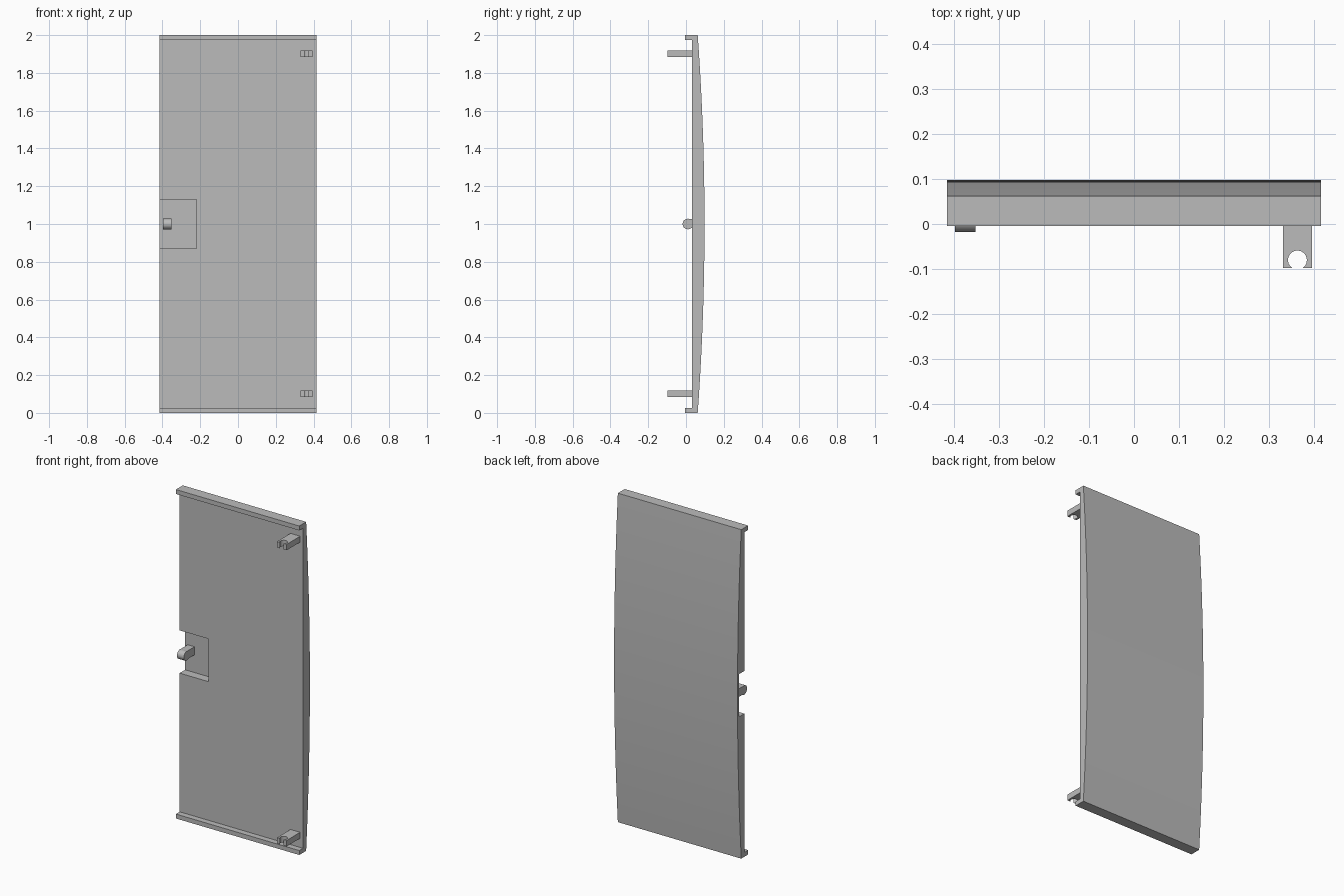
import bpy, bmesh
from math import sin, cos, asin, pi
from mathutils import Vector

if "Cube" in bpy.data.objects:
    bpy.data.objects.remove(bpy.data.objects["Cube"])

grey = bpy.data.materials.new("plain grey")
grey.use_nodes = True
grey.diffuse_color = (0.5, 0.5, 0.5, 1)
grey.node_tree.nodes["Principled BSDF"].inputs["Base Color"].default_value = (0.5, 0.5, 0.5, 1)


def prism(name, outline, start, depth):
    """Extrude a closed 3D outline from an offset along a depth vector."""
    bm = bmesh.new()
    face = bm.faces.new([bm.verts.new(Vector(p) + Vector(start)) for p in outline])
    out = bmesh.ops.extrude_face_region(bm, geom=[face])["geom"]
    bmesh.ops.translate(bm, vec=depth, verts=[v for v in out if isinstance(v, bmesh.types.BMVert)])
    bmesh.ops.recalc_face_normals(bm, faces=bm.faces)
    mesh = bpy.data.meshes.new(name)
    bm.to_mesh(mesh)
    bm.free()
    mesh.materials.append(grey)
    obj = bpy.data.objects.new(name, mesh)
    bpy.context.collection.objects.link(obj)
    return obj


def smooth(obj):
    bpy.ops.object.select_all(action='DESELECT')
    obj.select_set(True)
    bpy.context.view_layer.objects.active = obj
    bpy.ops.object.shade_smooth_by_angle()


HALF_W = 0.415
FRONT, LIP, EDGE, BULGE = 0.032, -0.004, 0.062, 0.036
LIP_H = 0.027

# Door panel: bowed back, flat front, lips along top and bottom
STEPS = 32
profile = [(0, EDGE + BULGE * (1 - (2 * i / STEPS - 1) ** 2), 2 * i / STEPS) for i in range(STEPS + 1)]
profile += [(0, LIP, 2), (0, LIP, 2 - LIP_H), (0, FRONT, 2 - LIP_H),
            (0, FRONT, LIP_H), (0, LIP, LIP_H), (0, LIP, 0)]
panel = prism("door_panel", profile, (-HALF_W, 0, 0), (2 * HALF_W, 0, 0))

# Recess behind the latch, open at the panel's side
recess = [(0, -0.1, 0.87), (0, 0.085, 0.87), (0, 0.085, 1.13), (0, -0.1, 1.13)]
cutter = prism("recess_cutter", recess, (-0.5, 0, 0), (0.28, 0, 0))
cutter.hide_render = True
cut = panel.modifiers.new("recess", 'BOOLEAN')
cut.operation = 'DIFFERENCE'
cut.solver = 'EXACT'
cut.object = cutter
bpy.context.view_layer.objects.active = panel
bpy.ops.object.modifier_apply(modifier=cut.name)
bpy.data.objects.remove(cutter)
smooth(panel)

# Latch: rounded tip on a short stem
R, LATCH_Y = 0.028, 0.01
tip = [(0, LATCH_Y + R * cos(2 * pi * i / 32), 1 + R * sin(2 * pi * i / 32)) for i in range(32)]
smooth(prism("latch_tip", tip, (-0.398, 0, 0), (0.046, 0, 0)))
stem = [(0, LATCH_Y, 0.978), (0, 0.087, 0.978), (0, 0.087, 1.027), (0, LATCH_Y, 1.027)]
prism("latch_stem", stem, (-0.398, 0, 0), (0.046, 0, 0))

# Hinge clips: flat arms with an open round socket at the tip
CX, CY, SOCKET, TIP, ARM = 0.363, -0.08, 0.021, -0.098, 0.0325
gap = asin((CY - TIP) / SOCKET)
first, last = -gap, pi + gap
arc = [first + (last - first) * i / 24 for i in range(25)]
clip = [(CX + SOCKET * cos(a), CY + SOCKET * sin(a), 0) for a in arc]
clip += [(CX - ARM, TIP, 0), (CX - ARM, FRONT + 0.002, 0),
         (CX + ARM, FRONT + 0.002, 0), (CX + ARM, TIP, 0)]
for name, z in (("lower_hinge_clip", 0.083), ("upper_hinge_clip", 1.883)):
    smooth(prism(name, clip, (0, 0, z), (0, 0, 0.036)))
